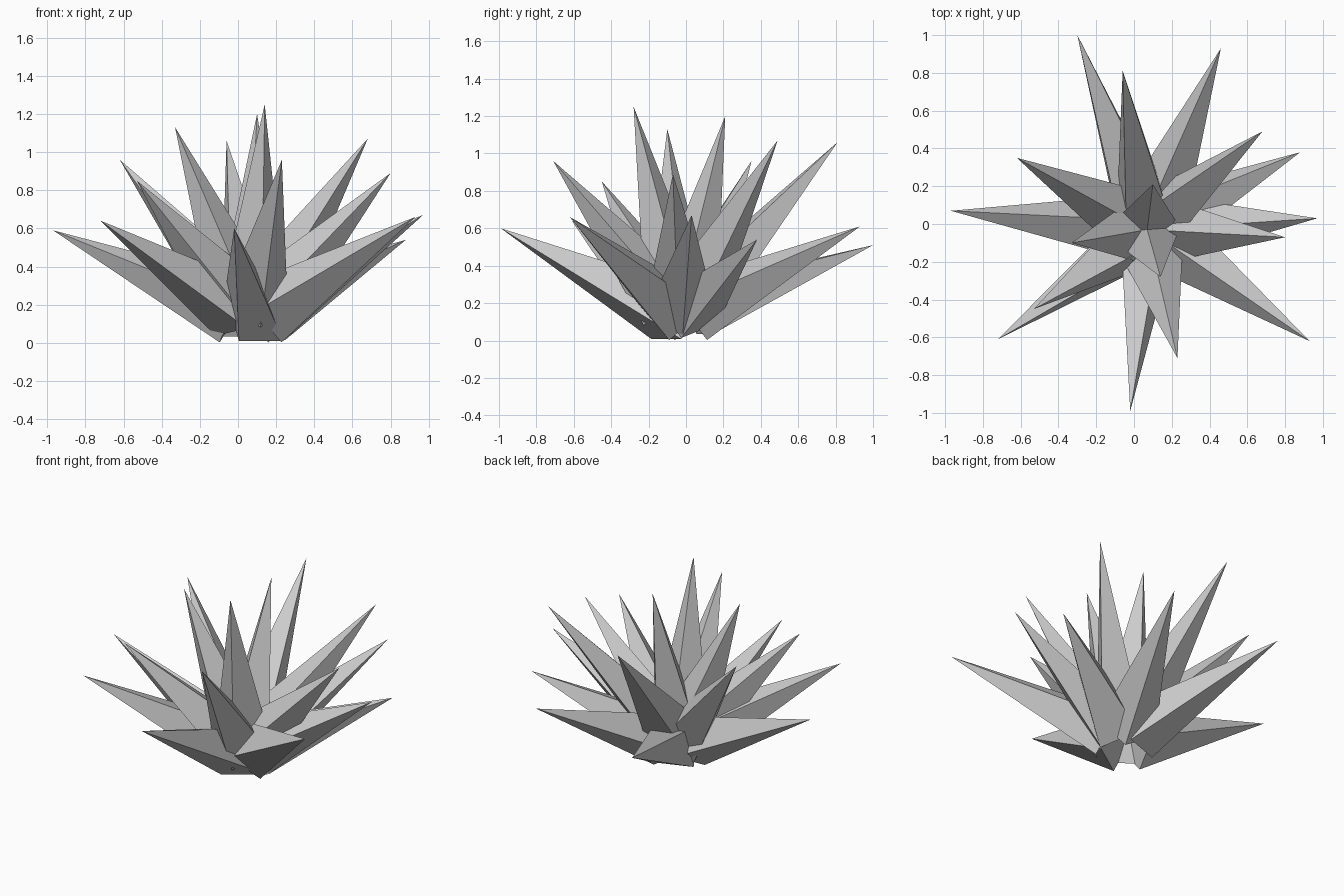
import bpy
import math
from mathutils import Vector

cube = bpy.data.objects.get("Cube")
if cube:
    bpy.data.objects.remove(cube, do_unlink=True)

# One plain grey for the whole cluster
grey = bpy.data.materials.new("stone_grey")
grey.use_nodes = True
colour = (0.6, 0.6, 0.6, 1)
grey.diffuse_color = colour
grey.node_tree.nodes["Principled BSDF"].inputs["Base Color"].default_value = colour

CORE = Vector((0.07, -0.03, 0.12))


def spike(name, tip, roll=0, facing=None, offset=0.1, radius=0.18):
    """Four-sided cone from the core to its tip; facing skews its base."""
    tip = Vector(tip)
    axis = (Vector(facing) if facing else tip - CORE).normalized()
    side = Vector((0, 0, 1)).cross(axis).normalized()
    up = axis.cross(side)
    base = CORE + axis * offset
    ring = [base + (side * math.cos(a) + up * math.sin(a)) * radius
            for a in (math.radians(roll + 90 * k) for k in range(4))]
    faces = [(k, (k + 1) % 4, 4) for k in range(4)] + [(3, 2, 1, 0)]
    mesh = bpy.data.meshes.new(name)
    mesh.from_pydata(ring + [tip], [], faces)
    mesh.materials.append(grey)
    obj = bpy.data.objects.new(name, mesh)
    bpy.context.collection.objects.link(obj)


# Tip and roll of the low outer spikes, then the mid ring, then the upright ones
groups = {
    "outer_spike": [((-0.30, 1.0, 0.51), 45), ((0.46, 0.93, 0.61), -10),
                    ((0.88, 0.38, 0.54), 65), ((0.97, 0.03, 0.67), 0),
                    ((-0.72, -0.61, 0.64), -35), ((-0.97, 0.07, 0.59), 15)],
    "middle_spike": [((-0.06, 0.81, 1.06), 50), ((0.68, 0.49, 1.07), -30),
                     ((0.80, -0.07, 0.89), 0), ((0.23, -0.71, 0.96), 0),
                     ((-0.53, -0.45, 0.85), -30), ((-0.62, 0.35, 0.96), 0)],
    "upright_spike": [((0.10, 0.21, 1.20), 0), ((0.14, -0.28, 1.25), 0),
                      ((-0.33, -0.10, 1.13), 0)],
}
for name, spikes in groups.items():
    for i, (tip, roll) in enumerate(spikes):
        spike(f"{name}_{i + 1}", tip, roll)

# Two low spikes sit askew on their bases
spike("front_spike", (-0.02, -0.99, 0.60), roll=45,
      facing=(0.5, -0.73, 0.46), offset=0.03, radius=0.2)
spike("front_left_spike", (0.93, -0.62, 0.66), facing=(0.92, -0.35, 0.48))
